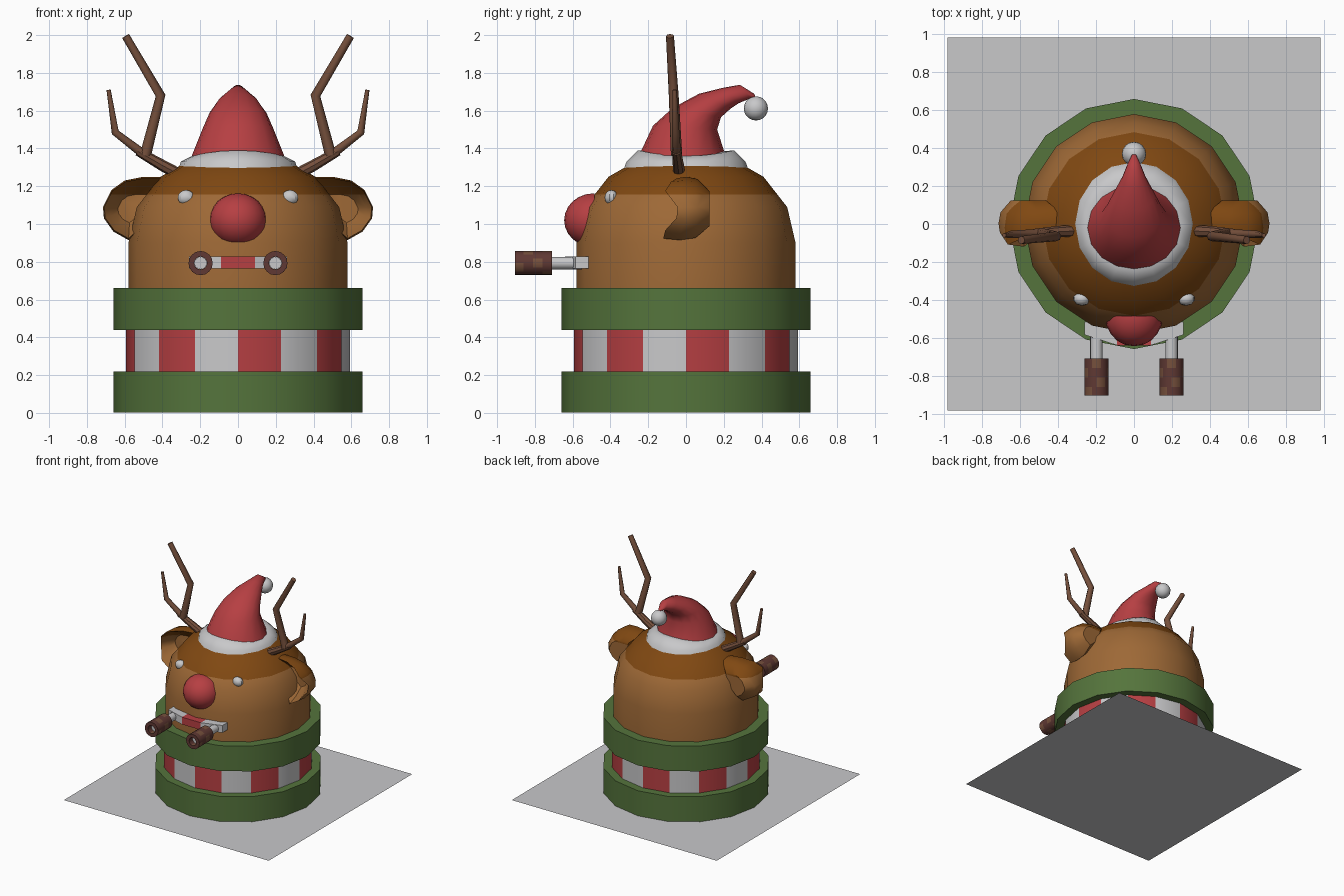
import bpy, bmesh, math
from mathutils import Vector

if "Cube" in bpy.data.objects:
    bpy.data.objects.remove(bpy.data.objects["Cube"])

def material(name, r, g, b):
    m = bpy.data.materials.new(name)
    m.diffuse_color = (r, g, b, 1)
    m.use_nodes = True
    m.node_tree.nodes["Principled BSDF"].inputs["Base Color"].default_value = m.diffuse_color
    return m

WHITE = material("white", .58, .58, .59)
RED = material("red", .47, .05, .055)
GREEN = material("green", .09, .175, .045)
FUR = material("fur_brown", .34, .14, .037)
DARK_FUR = material("dark_fur", .215, .065, .006)
WOOD = material("antler_brown", .18, .08, .045)
BARK = material("bark", .115, .04, .033)

def finish(bm, name, mats, rule=None, angle=32):
    """Turn a bmesh into a smooth-shaded object; rule picks the slot of each face."""
    bmesh.ops.recalc_face_normals(bm, faces=bm.faces)
    bm.faces.ensure_lookup_table()
    if rule:
        for f in bm.faces:
            f.material_index = int(rule(f))
    me = bpy.data.meshes.new(name)
    bm.to_mesh(me)
    bm.free()
    ob = bpy.data.objects.new(name, me)
    bpy.context.collection.objects.link(ob)
    for m in mats:
        me.materials.append(m)
    bpy.ops.object.select_all(action='DESELECT')
    ob.select_set(True)
    bpy.context.view_layer.objects.active = ob
    bpy.ops.object.shade_smooth_by_angle(angle=math.radians(angle))
    return ob

def loft(rings, cap_start=True, cap_end=True, closed=False):
    """Skin a list of equally long rings of points."""
    bm = bmesh.new()
    vs = [[bm.verts.new(p) for p in ring] for ring in rings]
    n = len(vs[0])
    pairs = list(zip(vs, vs[1:])) + ([(vs[-1], vs[0])] if closed else [])
    for a, b in pairs:
        for i in range(n):
            j = (i + 1) % n
            bm.faces.new((a[i], a[j], b[j], b[i]))
    if not closed:
        if cap_start:
            bm.faces.new(vs[0])
        if cap_end:
            bm.faces.new(vs[-1])
    return bm

def circle(r, z, n=16):
    return [(r * math.cos(2 * math.pi * i / n), r * math.sin(2 * math.pi * i / n), z) for i in range(n)]

def circle_y(r, x, y, z, n=16):
    return [(x + r * math.cos(2 * math.pi * i / n), y, z + r * math.sin(2 * math.pi * i / n)) for i in range(n)]

def tube(points, radii, n=8):
    """Tapered round bar along a bent path."""
    pts = [Vector(p) for p in points]
    rings = []
    for i, p in enumerate(pts):
        d = (pts[min(i + 1, len(pts) - 1)] - pts[max(i - 1, 0)]).normalized()
        u = Vector((0, 1, 0))
        u = (u - d * u.dot(d)).normalized()
        v = d.cross(u)
        rings.append([p + radii[i] * (u * math.cos(2 * math.pi * k / n) + v * math.sin(2 * math.pi * k / n))
                      for k in range(n)])
    return loft(rings)

def sphere(name, mat, loc, scale, seg=16, rings=10, cut_y=None):
    bm = bmesh.new()
    bmesh.ops.create_uvsphere(bm, u_segments=seg, v_segments=rings, radius=1)
    for v in bm.verts:
        v.co = Vector(loc) + Vector(a * b for a, b in zip(v.co, scale))
    if cut_y is not None:
        r = bmesh.ops.bisect_plane(bm, geom=bm.verts[:] + bm.edges[:] + bm.faces[:],
                                   plane_co=(0, cut_y, 0), plane_no=(0, 1, 0), clear_outer=True)
        bmesh.ops.edgeloop_fill(bm, edges=[e for e in r['geom_cut'] if isinstance(e, bmesh.types.BMEdge)])
    return finish(bm, name, [mat])

FUR_LINE = 1.155

def fur(bm, name):
    """Darker fur above a level line."""
    bmesh.ops.bisect_plane(bm, geom=bm.verts[:] + bm.edges[:] + bm.faces[:],
                           plane_co=(0, 0, FUR_LINE), plane_no=(0, 0, 1))
    return finish(bm, name, [FUR, DARK_FUR], lambda f: f.calc_center_median().z > FUR_LINE, 45)

# ground plate
bm = bmesh.new()
bmesh.ops.create_grid(bm, x_segments=1, y_segments=1, size=.985)
finish(bm, "ground_plate", [WHITE])

# barrel: two green hoops around a striped band
for name, z0, z1 in (("lower_hoop", .002, .22), ("upper_hoop", .44, .66)):
    finish(loft([circle(.66, z0), circle(.66, z1)]), name, [GREEN])
def stripe(f):
    c = f.calc_center_median()
    return math.floor(math.atan2(c.y, c.x) / (math.pi / 8)) % 2
finish(loft([circle(.592, .21), circle(.592, .45)], False, False), "striped_band", [RED, WHITE], stripe)

# head: straight wall with a flattened dome
dome = [circle(.58 * math.cos(a), .9 + .495 * math.sin(a)) for a in (math.radians(22.5 * k) for k in range(4))]
fur(loft([circle(.58, .6)] + dome + [circle(.02, 1.395)]), "head")

# cupped ears: rim, rounded back and hollow front
RIM = [(.38, -.03, 1.25), (.50, -.05, 1.25), (.60, -.08, 1.23), (.67, -.11, 1.18), (.715, -.045, 1.09),
       (.71, -.05, 1.03), (.66, -.11, .96), (.58, -.12, .915), (.50, -.05, .99), (.42, .0, 1.1)]
for side in (-1, 1):
    mid = Vector((.57, 0, 1.08))
    def layer(k, y, t):
        return [(side * (mid.x + (p[0] - mid.x) * k), p[1] * (1 - t) + y * t,
                 mid.z + (p[2] - mid.z) * k) for p in RIM]
    fur(loft([layer(.45, .045, 1), layer(.75, .01, .7), layer(.95, 0, 0), layer(1, .04, .55),
              layer(.93, .08, .85), layer(.55, .125, 1)]), "left_ear" if side < 0 else "right_ear")

# nose and eyes
sphere("nose", RED, (0, -.49, 1.02), (.152, .155, .142), 20, 12, cut_y=-.485)
for side in (-1, 1):
    sphere("eye", WHITE, (side * .275, -.395, 1.14), (.046, .036, .04), 10, 8)

# antlers: thick branch and thin outer twig on each side
for side in (-1, 1):
    def path(pts):
        return [(side * x, y, z) for x, y, z in pts]
    finish(tube(path([(.28, -.035, 1.245), (.40, -.04, 1.31), (.53, -.05, 1.385)]), (.032, .03, .024)),
           "antler_root", [WOOD])
    finish(tube(path([(.49, -.05, 1.365), (.41, -.065, 1.68), (.595, -.085, 1.995)]), (.03, .026, .021)),
           "antler_branch", [WOOD], angle=50)
    finish(tube(path([(.50, -.05, 1.37), (.65, -.055, 1.485), (.685, -.06, 1.71)]), (.024, .02, .011)),
           "antler_twig", [WOOD], angle=50)

# hat: rings given by their front and back (y, z) points and half width
HAT = [(-.25, 1.36, .21, 1.36, .245), (-.175, 1.52, .165, 1.50, .185), (-.07, 1.615, .185, 1.565, .15),
       (.07, 1.69, .235, 1.61, .105), (.19, 1.72, .28, 1.64, .065), (.285, 1.737, .34, 1.665, .034),
       (.36, 1.69, .372, 1.665, .01)]
rings = []
for y0, z0, y1, z1, rx in HAT:
    rings.append([(rx * math.sin(a), (y0 + y1) / 2 - (y1 - y0) / 2 * math.cos(a),
                   (z0 + z1) / 2 - (z1 - z0) / 2 * math.cos(a))
                  for a in (2 * math.pi * i / 16 for i in range(16))])
finish(loft(rings), "hat", [RED], angle=60)

# hat trim, dipping at the sides
trim = []
for r, z in ((.335, 1.275), (.315, 1.33), (.255, 1.39), (.20, 1.385), (.20, 1.28)):
    trim.append([(x * .96, y, zz - .03 * (x / r) ** 2 * (z > 1.35)) for x, y, zz in circle(r, z)])
finish(loft(trim, closed=True), "hat_trim", [WHITE], angle=50)
sphere("pompom", WHITE, (0, .37, 1.612), (.064, .064, .064))

# mouth bar: bent around the face, red in the middle
bar = []
for x, yo, yi in ((-.26, -.585, -.515), (-.09, -.64, -.56), (.09, -.64, -.56), (.26, -.585, -.515)):
    bar.append([(x, yo, .765), (x, yi, .765), (x, yi, .828), (x, yo, .828)])
finish(loft(bar), "mouth_bar", [WHITE, RED], lambda f: abs(f.calc_center_median().x) < .05, 15)

# pegs with hollow bark rolls
for side in (-1, 1):
    x, z = side * .198, .793
    finish(loft([circle_y(.033, x, y, z) for y in (-.55, -.86)]), "peg", [WHITE])
    ys = (-.71, -.76, -.81, -.86, -.905)
    roll = [circle_y(.064, x, y, z) for y in ys] + [circle_y(.034, x, y, z) for y in (-.905, -.71)]
    def patch(f):
        c = f.calc_center_median()
        k = int(math.atan2(c.z - z, c.x - x) / (math.pi / 8) + 16)
        row = int((c.y + .905) / .05)
        return (k + row * 3) % 7 < 2 and abs(f.normal.y) < .5
    finish(loft(roll, closed=True), "bark_roll", [BARK, WOOD], patch)
